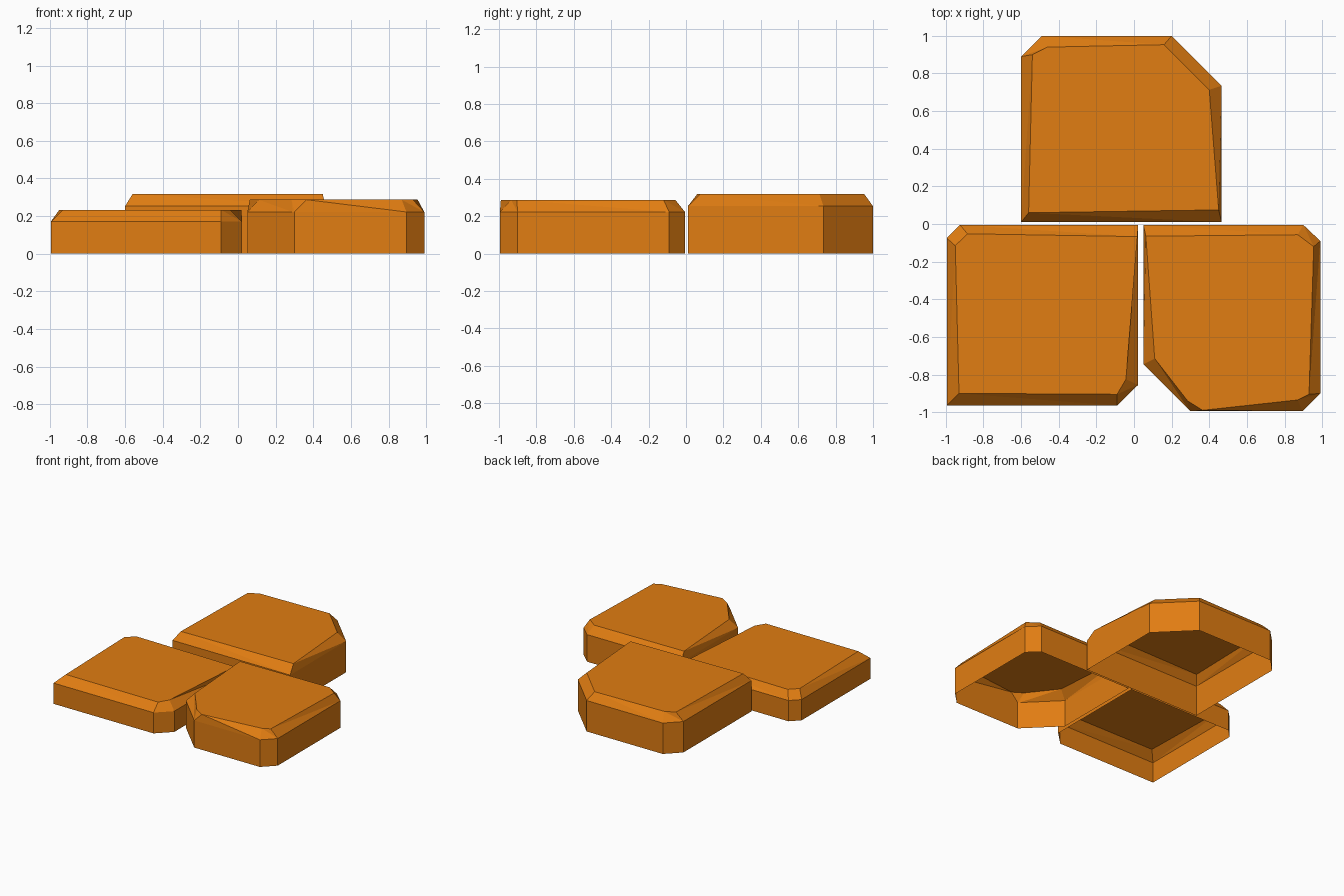
import bpy

# One flat colour for every stone
orange = bpy.data.materials.new("orange stone")
orange.diffuse_color = (0.75, 0.205, 0.006, 1)


def stone(name, outline, top, wall_height, height):
    """Open-bottomed slab: straight walls, irregular chamfer, flat top."""
    n = len(outline)
    verts = [(x, y, 0) for x, y in outline]
    verts += [(x, y, wall_height) for x, y in outline]
    verts += [(x, y, height) for x, y in top]
    faces = []
    for i in range(n):
        j = (i + 1) % n
        faces.append((i, j, n + j, n + i))
        # chamfer split along its diagonal, as the quads are not planar
        faces.append((n + i, n + j, 2 * n + i))
        faces.append((n + j, 2 * n + j, 2 * n + i))
    faces.append(tuple(range(2 * n, 3 * n)))
    mesh = bpy.data.meshes.new(name)
    mesh.from_pydata(verts, [], faces)
    mesh.materials.append(orange)
    obj = bpy.data.objects.new(name, mesh)
    bpy.context.collection.objects.link(obj)
    return obj


# Outlines run anticlockwise seen from above
stone("back_stone",
      [(-0.60, 0.01), (0.465, 0.01), (0.465, 0.735), (0.20, 1.0), (-0.49, 1.0), (-0.60, 0.89)],
      [(-0.56, 0.06), (0.45, 0.075), (0.40, 0.713), (0.16, 0.953), (-0.46, 0.94), (-0.54, 0.90)],
      0.253, 0.318)

stone("front_left_stone",
      [(-0.995, -0.965), (-0.09, -0.965), (0.022, -0.855), (0.022, -0.005), (-0.925, -0.005), (-0.995, -0.075)],
      [(-0.93, -0.90), (-0.09, -0.905), (-0.043, -0.825), (0.018, -0.067), (-0.885, -0.052), (-0.95, -0.115)],
      0.17, 0.233)

stone("front_right_stone",
      [(0.05, -0.745), (0.29, -0.985), (0.30, -0.995), (0.895, -0.995), (0.99, -0.90),
       (0.99, -0.09), (0.90, -0.005), (0.05, -0.005)],
      [(0.11, -0.715), (0.285, -0.94), (0.365, -0.99), (0.87, -0.935), (0.93, -0.905),
       (0.955, -0.12), (0.87, -0.057), (0.063, -0.065)],
      0.222, 0.287)
